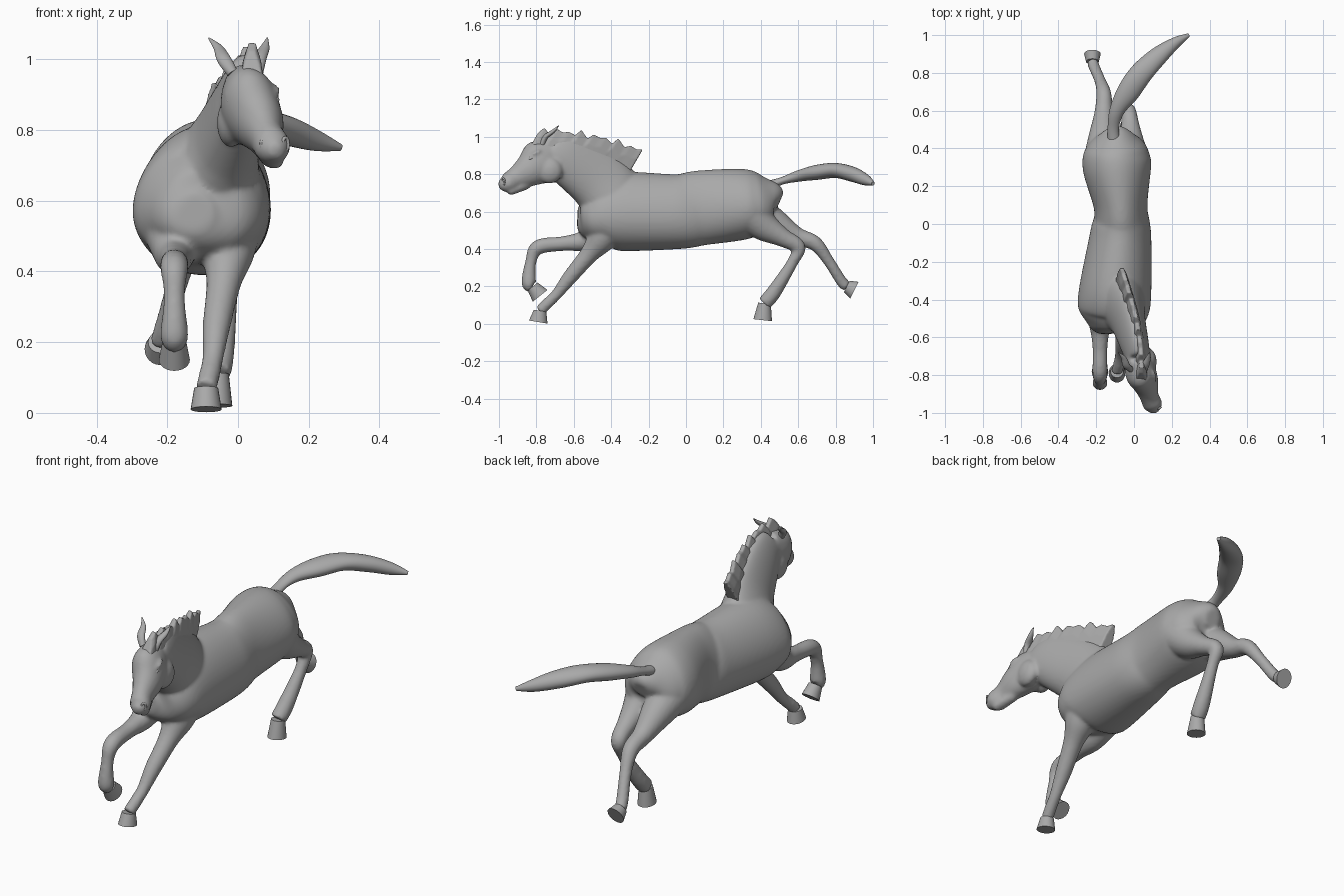
import bpy, bmesh, math
from mathutils import Vector, Matrix

cube = bpy.data.objects.get("Cube")
if cube:
    bpy.data.objects.remove(cube, do_unlink=True)

grey = bpy.data.materials.new("plain_grey")
grey.use_nodes = True
grey.diffuse_color = (.4, .4, .4, 1)
grey.node_tree.nodes["Principled BSDF"].inputs["Base Color"].default_value = grey.diffuse_color


def catmull(before, start, end, after, t):
    """Smooth in-between value of four neighbouring numbers."""
    slope_in = (end - before) / 2
    slope_out = (after - start) / 2
    gap = end - start
    bend = 3 * gap - 2 * slope_in - slope_out
    twist = slope_in + slope_out - 2 * gap
    return start + t * (slope_in + t * (bend + t * twist))


def refine(rows, steps):
    """Interpolate a path of (x, y, z, half width, half depth) rows."""
    result = []
    last = len(rows) - 1
    for i in range(last):
        near = [rows[max(i - 1, 0)], rows[i], rows[i + 1], rows[min(i + 2, last)]]
        for step in range(steps):
            result.append([catmull(*column, step / steps) for column in zip(*near)])
    result.append(list(rows[-1]))
    return result


def bridge(bm, rings):
    """Skin a row of closed rings and cap both ends."""
    for low, high in zip(rings, rings[1:]):
        for k in range(len(low)):
            n = (k + 1) % len(low)
            bm.faces.new((low[k], low[n], high[n], high[k]))
    bm.faces.new(rings[0][::-1])
    bm.faces.new(rings[-1])


def loft(bm, rows, egg=0, sides=24, steps=6):
    """Closed tube of oval sections; egg narrows the upper half."""
    rows = refine([row if len(row) == 5 else (*row, row[-1]) for row in rows], steps)
    points = [Vector(row[:3]) for row in rows]
    rings = []
    for i, row in enumerate(rows):
        tangent = (points[min(i + 1, len(rows) - 1)] - points[max(i - 1, 0)]).normalized()
        side = Vector((1, 0, 0))
        side = (side - tangent * side.dot(tangent)).normalized()
        up = tangent.cross(side)
        width, depth = (max(size, .002) for size in row[3:])
        ring = []
        for k in range(sides):
            angle = math.tau * k / sides
            across = width * math.cos(angle) * (1 - egg * math.sin(angle))
            ring.append(bm.verts.new(points[i] + side * across + up * depth * math.sin(angle)))
        rings.append(ring)
    bridge(bm, rings)


def ball(bm, centre, size, tilt=0):
    """Ellipsoid, tilted about the x axis."""
    matrix = Matrix.Translation(centre) @ Matrix.Rotation(tilt, 4, "X") @ Matrix.Diagonal((*size, 1))
    bmesh.ops.create_uvsphere(bm, u_segments=20, v_segments=12, radius=1, matrix=matrix)


def finish(bm, name):
    """Turn a bmesh into a named, smooth shaded object."""
    bmesh.ops.recalc_face_normals(bm, faces=bm.faces)
    mesh = bpy.data.meshes.new(name)
    bm.to_mesh(mesh)
    bm.free()
    mesh.materials.append(grey)
    obj = bpy.data.objects.new(name, mesh)
    bpy.context.collection.objects.link(obj)
    bpy.ops.object.select_all(action="DESELECT")
    obj.select_set(True)
    bpy.context.view_layer.objects.active = obj
    bpy.ops.object.shade_smooth_by_angle(angle=math.radians(50))
    return obj


def blend(obj, size, rounds):
    """Fuse overlapping volumes into one soft skin."""
    remesh = obj.modifiers.new("blend", "REMESH")
    remesh.mode = "VOXEL"
    remesh.voxel_size = size
    remesh.use_smooth_shade = True
    smooth = obj.modifiers.new("soften", "SMOOTH")
    smooth.factor = .5
    smooth.iterations = rounds


body = bmesh.new()

# Torso, from rump to chest
loft(body, [(-.09, .5, .65, .04), (-.09, .47, .66, .1), (-.09, .4, .65, .16),
            (-.09, .3, .64, .18, .19), (-.07, .08, .62, .14, .2), (-.07, -.05, .6, .16, .2),
            (-.1, -.36, .6, .19, .21), (-.11, -.48, .58, .18, .16),
            (-.12, -.55, .57, .12, .11), (-.12, -.58, .57, .05)], egg=.13, sides=64, steps=9)

# Neck
loft(body, [(-.08, -.32, .64, .13, .15), (-.06, -.41, .71, .12, .17), (-.03, -.5, .79, .09, .16),
            (.01, -.65, .89, .07, .13), (.02, -.72, .92, .06, .09)], egg=.25, sides=40, steps=9)

# Head with lower lip, cheeks and brows
loft(body, [(.01, -.69, .93, .05, .07), (.03, -.77, .87, .08, .12), (.06, -.84, .82, .07, .09),
            (.08, -.91, .78, .05, .06), (.1, -.96, .75, .05), (.11, -1, .74, .02)], sides=36, steps=8)
loft(body, [(.07, -.85, .75, .03), (.1, -.93, .71, .03, .02), (.1, -.95, .7, .01)])
for side in (-1, 1):
    ball(body, (.03 + side * .05, -.73, .82), (.04, .07, .07))
    ball(body, (.04 + side * .06, -.81, .91), (.02, .04, .01), .5)

# Legs: shoulder or hip down to the coronet
legs = {
    "front_left": [(-.03, -.39, .57, .1), (-.03, -.45, .46, .08), (-.04, -.52, .37, .05),
                   (-.06, -.62, .25, .04), (-.07, -.69, .16, .03), (-.08, -.74, .11, .03),
                   (-.09, -.78, .07, .03)],
    "front_right": [(-.18, -.42, .54, .1), (-.18, -.53, .45, .06), (-.18, -.65, .43, .04),
                    (-.18, -.79, .41, .04), (-.18, -.83, .33, .03), (-.18, -.84, .22, .04),
                    (-.18, -.82, .2, .03)],
    "hind_left": [(-.02, .33, .6, .11), (-.02, .42, .52, .08), (-.02, .52, .46, .05),
                  (-.03, .6, .41, .04), (-.03, .57, .33, .03), (-.05, .47, .17, .04),
                  (-.06, .42, .11, .04)],
    "hind_right": [(-.16, .34, .61, .11), (-.16, .47, .54, .08), (-.16, .59, .47, .05),
                   (-.16, .69, .43, .04), (-.18, .76, .34, .03), (-.21, .83, .23, .03),
                   (-.22, .86, .2, .03)],
}
for path in legs.values():
    loft(body, path, sides=20)
blend(finish(body, "body_skin"), .009, 7)

# Hooves: flare from the coronet down to the middle of each sole
soles = {"front_left": (-.09, -.79, .01), "front_right": (-.18, -.78, .15),
         "hind_left": (-.06, .41, .02), "hind_right": (-.22, .9, .18)}
for leg, sole in soles.items():
    coronet, ground = Vector(legs[leg][-1][:3]), Vector(sole)
    bm = bmesh.new()
    loft(bm, [(*coronet.lerp(ground, t), .034 + .01 * t, .034 + .016 * t) for t in (0, .5, 1)])
    finish(bm, leg + "_hoof")

# Tail
bm = bmesh.new()
loft(bm, [(-.1, .4, .72, .04), (-.11, .5, .76, .03, .02), (-.09, .6, .79, .04, .03),
          (-.03, .7, .81, .06, .04), (.04, .8, .82, .06, .04), (.13, .89, .8, .05, .04),
          (.22, .96, .77, .03), (.29, 1, .75, .01)])
finish(bm, "tail")

# Mane: a thick fin along the crest with an irregular toothed edge
bm = bmesh.new()
rings = []
stations = 18
for i in range(stations):
    along = i / (stations - 1)
    x = -.065 + .105 * math.sin(along * 1.7)
    y = -.23 - .56 * along
    z = 1.03 - .4 * (y + .75) ** 2 + .012 * (-1) ** i + .01 * math.sin(i * 2)
    ring = [(x + width, y - .07 * drop, z - .12 * drop)
            for width, drop in ((-.035, 1), (-.025, .4), (-.01, 0), (.01, 0), (.025, .4), (.035, 1))]
    rings.append([bm.verts.new(point) for point in ring])
bridge(bm, rings)
blend(finish(bm, "mane"), .005, 3)

# Ears, eyes and nostrils on both sides
for name, side in (("left", 1), ("right", -1)):
    bm = bmesh.new()
    loft(bm, [(.02 + side * .035, -.77, .96, .016), (.01 + side * .05, -.75, 1, .02, .013),
              (.01 + side * .065, -.71, 1.03, .014, .01), (side * .083, -.68, 1.06, .002)], sides=14)
    finish(bm, name + "_ear")
    bm = bmesh.new()
    ball(bm, (.042 + side * .062, -.83, .885), (.013, .017, .01), .5)
    finish(bm, name + "_eye")
    bm = bmesh.new()
    angles = [math.tau * k / 10 for k in range(11)]
    loft(bm, [(.104 + side * .03 + .008 * math.cos(a), -.976 + .006 * math.cos(a),
               .76 + .018 * math.sin(a), .005) for a in angles], sides=8, steps=2)
    finish(bm, name + "_nostril_rim")
